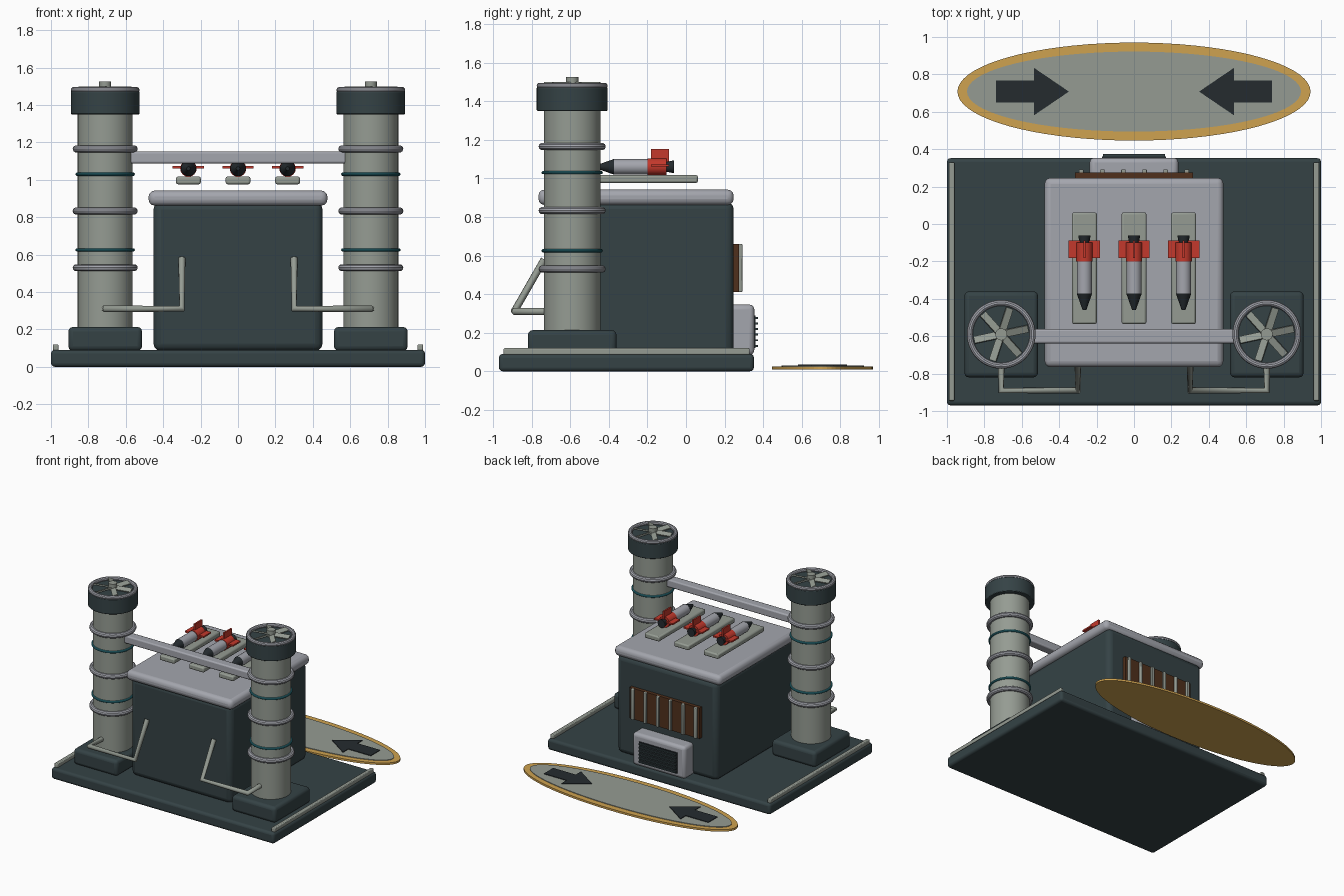
import bpy, math
from mathutils import Vector

if "Cube" in bpy.data.objects:
    bpy.data.objects.remove(bpy.data.objects["Cube"])


def mat(name, r, g, b):
    m = bpy.data.materials.new(name)
    m.diffuse_color = (r, g, b, 1)
    m.use_nodes = True
    m.node_tree.nodes["Principled BSDF"].inputs["Base Color"].default_value = m.diffuse_color
    return m


DARK = mat("dark_steel", .035, .055, .06)
LIGHT = mat("light_metal", .37, .38, .42)
STONE = mat("grey_green", .30, .33, .29)
TEAL = mat("teal", .03, .22, .27)
RED = mat("red", .55, .04, .025)
GOLD = mat("gold", .62, .36, .08)
BROWN = mat("brown", .08, .03, .012)
BLACK = mat("black", .018, .024, .028)


def finish(o, name, m, smooth=True):
    o.name = name
    o.data.materials.clear()
    o.data.materials.append(m)
    if smooth:
        bpy.ops.object.shade_smooth_by_angle(angle=math.radians(35))
    return o


def box(name, x, y, z, m, bevel=0.0, seg=3):
    """Box from (min, max) pairs, with rounded edges."""
    bpy.ops.mesh.primitive_cube_add(size=1)
    o = bpy.context.object
    mid = Vector([(a + b) / 2 for a, b in (x, y, z)])
    for v in o.data.vertices:
        v.co = Vector([c * (p[1] - p[0]) for c, p in zip(v.co, (x, y, z))])
    o.location = mid
    if bevel:
        b = o.modifiers.new("bevel", 'BEVEL')
        b.width, b.segments = bevel, seg
    return finish(o, name, m, bevel > 0)


def cyl(name, start, end, r1, m, r2=None, n=32, bevel=0.0):
    """Cylinder or cone between two points."""
    a, b = Vector(start), Vector(end)
    bpy.ops.mesh.primitive_cone_add(vertices=n, radius1=r1, radius2=r1 if r2 is None else r2,
                                    depth=(b - a).length, location=(a + b) / 2)
    o = bpy.context.object
    o.rotation_euler = (b - a).to_track_quat('Z', 'Y').to_euler()
    if bevel:
        mod = o.modifiers.new("bevel", 'BEVEL')
        mod.width, mod.segments, mod.limit_method = bevel, 2, 'ANGLE'
    return finish(o, name, m)


def ring(name, x, y, z, major, minor, m):
    bpy.ops.mesh.primitive_torus_add(location=(x, y, z), major_radius=major, minor_radius=minor,
                                     major_segments=48, minor_segments=10)
    return finish(bpy.context.object, name, m)


def pipe(name, pts, r, m):
    c = bpy.data.curves.new(name, 'CURVE')
    c.dimensions, c.bevel_depth, c.bevel_resolution, c.use_fill_caps = '3D', r, 3, True
    s = c.splines.new('POLY')
    s.points.add(len(pts) - 1)
    for p, q in zip(s.points, pts):
        p.co = (*q, 1)
    c.materials.append(m)
    bpy.context.collection.objects.link(bpy.data.objects.new(name, c))


def slab(name, pts, z0, z1, m):
    """Flat outline extruded from z0 to z1."""
    n = len(pts)
    verts = [(x, y, z) for z in (z0, z1) for x, y in pts]
    faces = [tuple(range(n))[::-1], tuple(range(n, 2 * n))]
    faces += [(i, (i + 1) % n, n + (i + 1) % n, n + i) for i in range(n)]
    me = bpy.data.meshes.new(name)
    me.from_pydata(verts, [], faces)
    me.materials.append(m)
    bpy.context.collection.objects.link(bpy.data.objects.new(name, me))


# base and main building
box("base", (-1, 1), (-.97, .352), (0, .09), DARK, .02)
box("main_block", (-.452, .452), (-.735, .247), (.085, .88), DARK, .04)
box("roof_lid", (-.478, .478), (-.765, .247), (.862, .942), LIGHT, .032)

# towers, mirrored left and right
TY = -.59
for s, side in ((-1, "left"), (1, "right")):
    tx = s * .71
    box(side + "_edge_rail", (s * .975 - .015, s * .975 + .015), (-.945, .33), (.085, .12), STONE, .006, 2)
    box(side + "_pedestal", (tx - .197, tx + .197), (-.82, -.36), (.085, .213), DARK, .025)
    cyl(side + "_tower", (tx, TY, .2), (tx, TY, 1.36), .147, STONE, n=48)
    for z in (.53, .833, 1.165):
        ring(side + "_tower_band", tx, TY, z, .155, .019, LIGHT)
    for z in (.625, 1.03):
        ring(side + "_teal_band", tx, TY, z, .15, .009, TEAL)
    cyl(side + "_tower_cap", (tx, TY, 1.35), (tx, TY, 1.472), .184, DARK, n=48, bevel=.005)
    ring(side + "_cap_rim", tx, TY, 1.48, .168, .016, LIGHT)
    # fan
    cyl(side + "_fan_hub", (tx, TY, 1.465), (tx, TY, 1.525), .032, STONE, n=20)
    for i in range(6):
        a = math.radians(12 + 60 * i)
        o = box(side + "_fan_blade", (.02, .145), (-.02, .02), (1.48, 1.49), STONE)
        o.location = (tx + .085 * math.cos(a), TY + .085 * math.sin(a), 1.487)
        o.rotation_euler = (math.radians(22), 0, a)
    # pipe from tower foot to building front
    pipe(side + "_pipe", [(tx, -.72, .31), (tx, -.89, .31), (s * .3, -.89, .31),
                          (s * .3, -.735, .58)], .019, STONE)
box("cross_beam", (-.6, .6), (-.638, -.562), (1.087, 1.15), LIGHT, .01, 2)

# rockets on their pads
for x in (-.265, 0, .265):
    box("rocket_pad", (x - .066, x + .066), (-.535, .062), (.976, 1.017), STONE, .01, 2)
    z = 1.06
    cyl("rocket_nose", (x, -.372, z), (x, -.46, z), .041, BLACK, r2=.01, n=24)
    cyl("rocket_body", (x, -.373, z), (x, -.19, z), .04, LIGHT, n=24)
    cyl("rocket_tail", (x, -.2, z), (x, -.1, z), .044, RED, n=24)
    cyl("rocket_nozzle", (x, -.102, z), (x, -.062, z), .026, BLACK, r2=.033, n=24)
    box("rocket_side_fins", (x - .084, x + .084), (-.182, -.087), (z + .001, z + .013), RED)
    box("rocket_top_fin", (x - .006, x + .006), (-.182, -.087), (z, 1.152), RED)

# rear radiator with vertical bars
box("radiator_panel", (-.315, .315), (.235, .275), (.41, .66), BROWN)
for i in range(6):
    x = (i - 2.5) * .113
    box("radiator_bar", (x - .012, x + .012), (.265, .292), (.41, .66), STONE, .005, 2)

# rear vent box with slats
box("vent_box", (-.237, .237), (.22, .354), (.085, .346), LIGHT, .025)
box("vent_grille", (-.17, .17), (.34, .36), (.12, .29), BLACK)
for i in range(6):
    z = .132 + i * .029
    box("vent_slat", (-.165, .165), (.352, .374), (z - .005, z + .005), DARK)


# oval landing pad with two inward arrows
PY = .708


def oval(rx, ry, n=72):
    return [(rx * math.cos(2 * math.pi * i / n), PY + ry * math.sin(2 * math.pi * i / n)) for i in range(n)]


slab("pad_rim", oval(.944, .262), .01, .026, GOLD)
slab("pad_surface", oval(.893, .214), .02, .031, STONE)
arrow = [(-.738, -.059), (-.535, -.059), (-.535, -.127), (-.348, 0), (-.535, .127), (-.535, .059), (-.738, .059)]
slab("left_arrow", [(x, PY + y) for x, y in arrow], .025, .036, BLACK)
slab("right_arrow", [(-x, PY + y) for x, y in reversed(arrow)], .025, .036, BLACK)
